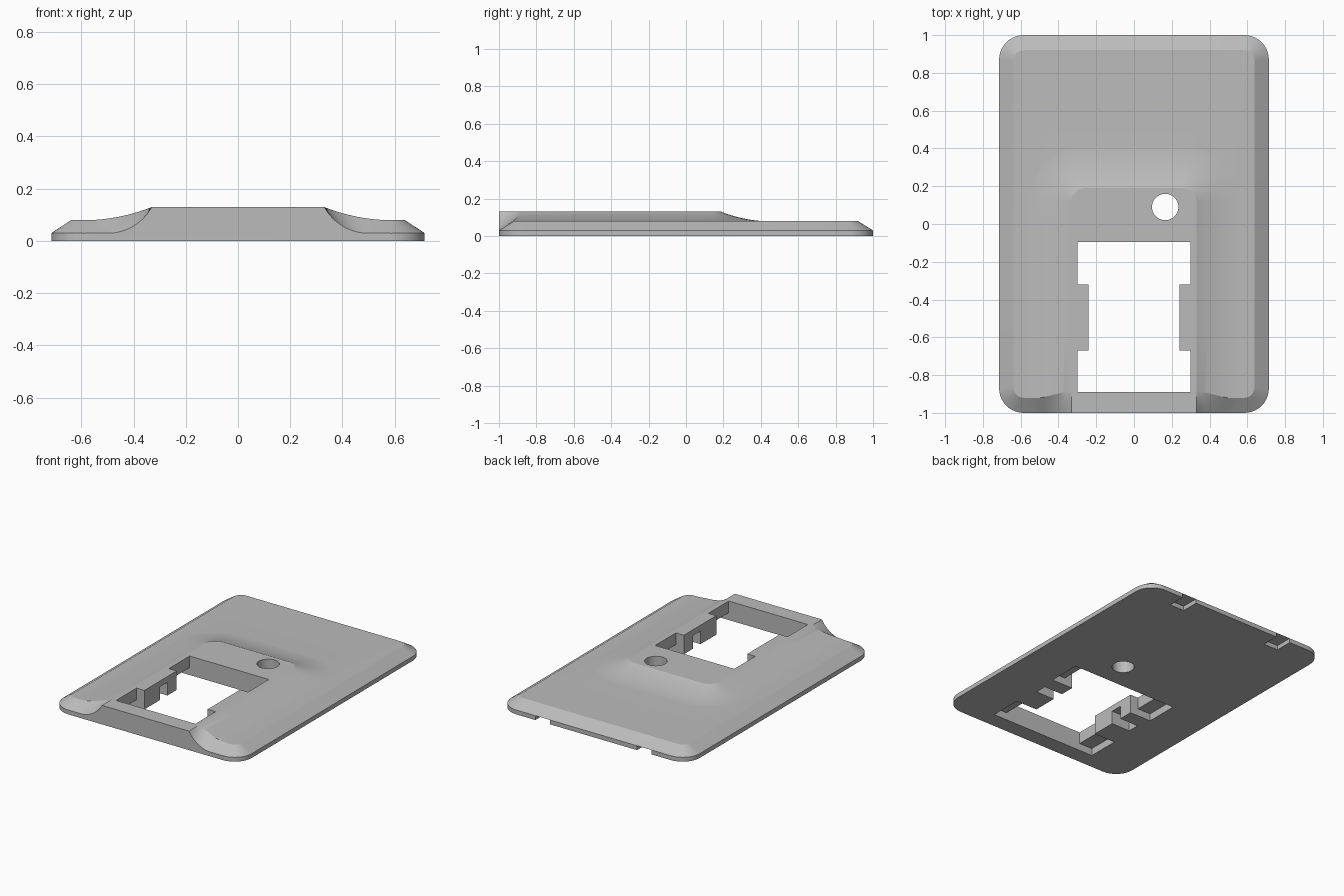
import bpy, bmesh, math

if "Cube" in bpy.data.objects:
    bpy.data.objects.remove(bpy.data.objects["Cube"])

grey = bpy.data.materials.new("light grey")
grey.diffuse_color = (0.5, 0.5, 0.5, 1)
grey.use_nodes = True
grey.node_tree.nodes["Principled BSDF"].inputs["Base Color"].default_value = grey.diffuse_color


def make(name, bm):
    bmesh.ops.recalc_face_normals(bm, faces=bm.faces)
    me = bpy.data.meshes.new(name)
    bm.to_mesh(me)
    bm.free()
    ob = bpy.data.objects.new(name, me)
    bpy.context.collection.objects.link(ob)
    me.materials.append(grey)
    return ob


def skin(bm, rows, closed):
    """Quads between successive rows of vertices."""
    for a, b in zip(rows, rows[1:]):
        n = len(a)
        for i in range(n if closed else n - 1):
            j = (i + 1) % n
            bm.faces.new((a[i], a[j], b[j], b[i]))


def rounded_loop(bm, hx, hy, r, z, seg=10):
    out = []
    for k, (sx, sy) in enumerate(((1, 1), (-1, 1), (-1, -1), (1, -1))):
        for i in range(seg + 1):
            a = math.pi / 2 * (k + i / seg)
            out.append(bm.verts.new((sx * (hx - r) + r * math.cos(a),
                                     sy * (hy - r) + r * math.sin(a), z)))
    return out


def box(bm, x0, x1, y0, y1, z0, z1):
    vs = bmesh.ops.create_cube(bm, size=1)["verts"]
    for v in vs:
        v.co = ((x0 + x1) / 2 + v.co.x * (x1 - x0),
                (y0 + y1) / 2 + v.co.y * (y1 - y0),
                (z0 + z1) / 2 + v.co.z * (z1 - z0))


def boolean(target, tool, op):
    m = target.modifiers.new(op.lower(), "BOOLEAN")
    m.operation, m.object, m.solver = op, tool, "EXACT"
    m.use_self = True
    bpy.context.view_layer.objects.active = target
    bpy.ops.object.modifier_apply(modifier=m.name)
    bpy.data.objects.remove(tool)


# Chamfered base plate
bm = bmesh.new()
loops = [rounded_loop(bm, 0.714, 1, 0.13, 0),
         rounded_loop(bm, 0.714, 1, 0.13, 0.03),
         rounded_loop(bm, 0.638, 0.92, 0.055, 0.08)]
skin(bm, loops, True)
bm.faces.new(loops[0])
bm.faces.new(loops[-1])
cover = make("cover_plate", bm)

# Raised platform with a concave sweep down to the plate
HX, YB, R, W, COLS = 0.33, 0.19, 0.07, 0.26, 14
PLATE_SINK = 0.001


def upper(d):
    return 0.08 + 0.05 * (1 - d / W) ** 2


def lower(d):
    w, r = 0.17, 0.1945
    return 0.03 + r - math.sqrt(r * r - max(0, w - d) ** 2)


path = [(HX, None, 1, 0, i / 6) for i in range(7)]      # front blend
path += [(HX, y, 1, 0, 1) for y in (-0.6, -0.25, 0.0)]
for i in range(9):
    a = math.pi / 2 * i / 8
    path.append((HX - R + R * math.cos(a), YB - R + R * math.sin(a),
                 math.cos(a), math.sin(a), 1))
path += [(-x, y, -nx, ny, s) for x, y, nx, ny, s in reversed(path)]

bm = bmesh.new()
top, floor = [], []
for x, y, nx, ny, s in path:
    row, low = [], []
    for j in range(COLS + 1):
        d = W * j / COLS
        yy = y if y is not None else -1 + s * (0.08 + 0.04 * max(0, 1 - d / 0.16))
        z = lower(d) * (1 - s) + upper(d) * s
        if j:
            z -= PLATE_SINK
        row.append(bm.verts.new((x + nx * d, yy + ny * d, z)))
        low.append(bm.verts.new((x + nx * d, yy + ny * d, 0.01)))
    top.append(row)
    floor.append(low)
skin(bm, top, False)
bm.faces.new([r[0] for r in top])                       # flat platform top
bm.faces.new([r[0] for r in floor])
skin(bm, floor, False)
skin(bm, [[r[-1] for r in top], [r[-1] for r in floor]], False)
for k in (0, -1):
    skin(bm, [top[k], floor[k]], False)
bm.faces.new((top[0][0], top[-1][0], floor[-1][0], floor[0][0]))
boolean(cover, make("platform", bm), "UNION")

# Window opening, leaving a tab on each side
bm = bmesh.new()
box(bm, -0.24, 0.24, -0.89, -0.095, -0.1, 0.3)
boolean(cover, make("window_cutter", bm), "DIFFERENCE")
for y0, y1 in ((-0.89, -0.67), (-0.32, -0.095)):
    bm = bmesh.new()
    box(bm, -0.30, 0.30, y0, y1, -0.1, 0.3)
    boolean(cover, make("window_end_cutter", bm), "DIFFERENCE")
    # Undercut pockets beside the window ends
    bm = bmesh.new()
    box(bm, -0.40, 0.40, y0, y1, -0.1, 0.05)
    boolean(cover, make("pocket_cutter", bm), "DIFFERENCE")

# Slots in the tabs, and latch notches under the back edge
bm = bmesh.new()
box(bm, -0.38, 0.38, -0.50, -0.42, -0.1, 0.09)
for s in (-1, 1):
    box(bm, s * 0.385 - 0.055, s * 0.385 + 0.055, 0.88, 1.1, -0.1, 0.03)
boolean(cover, make("slot_cutter", bm), "DIFFERENCE")

# Round button hole
bm = bmesh.new()
bmesh.ops.create_cone(bm, cap_ends=True, segments=40, radius1=0.07, radius2=0.07, depth=1)
bmesh.ops.translate(bm, verts=bm.verts, vec=(0.165, 0.09, 0))
boolean(cover, make("hole_cutter", bm), "DIFFERENCE")

bpy.ops.object.select_all(action="DESELECT")
cover.select_set(True)
bpy.context.view_layer.objects.active = cover
bpy.ops.object.shade_smooth_by_angle(angle=math.radians(16))
